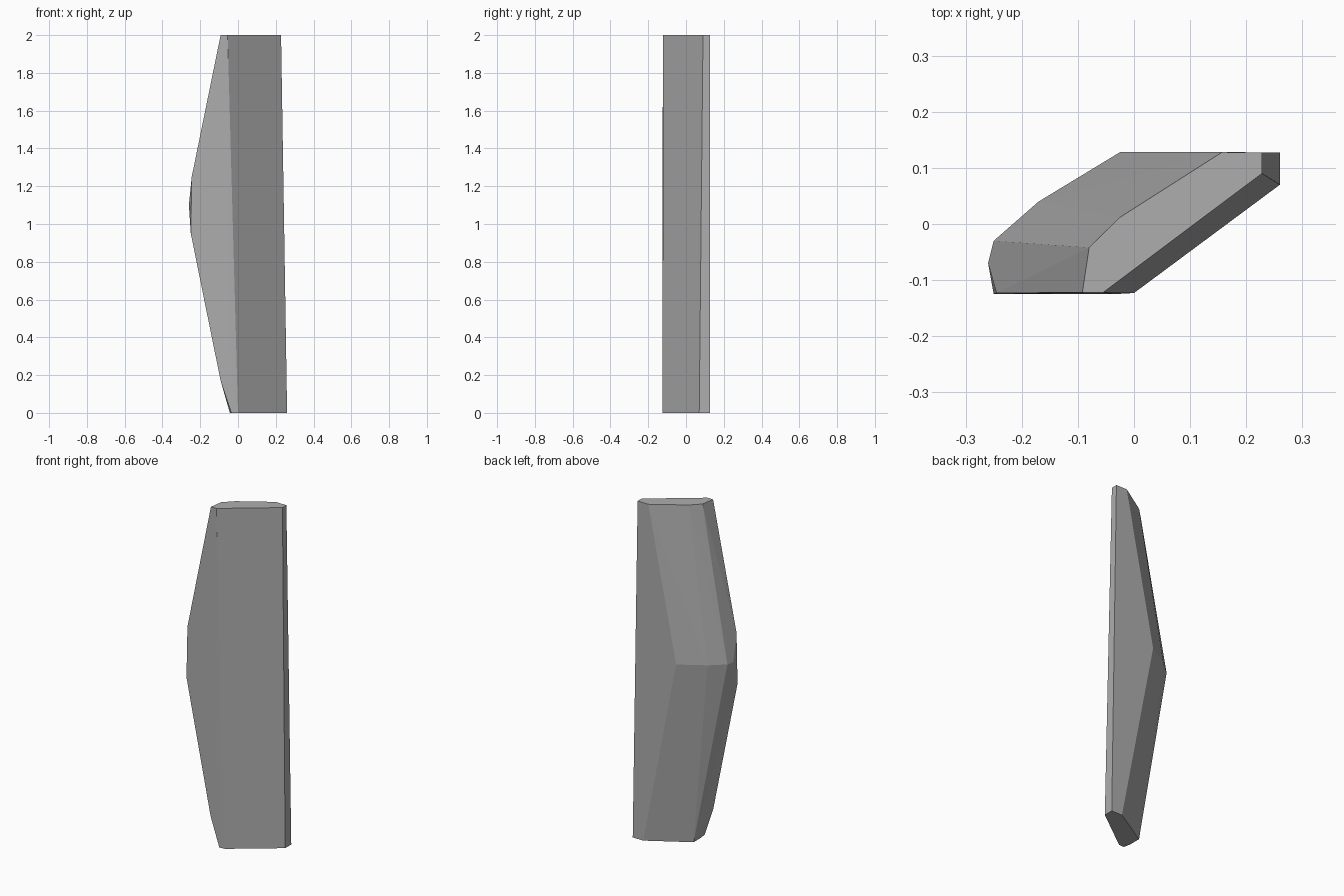
import bpy
import bmesh
from math import radians

# Remove the default object
default_cube = bpy.data.objects.get("Cube")
if default_cube:
    bpy.data.objects.remove(default_cube, do_unlink=True)


def make_material(name, colour):
    material = bpy.data.materials.new(name)
    material.use_nodes = True
    material.diffuse_color = colour
    shader = material.node_tree.nodes["Principled BSDF"]
    shader.inputs["Base Color"].default_value = colour
    return material


def build_faceted_solid(name, outlines, material):
    """Wrap a faceted convex skin around horizontal outlines keyed by height."""
    mesh = bpy.data.meshes.new(name)
    solid = bpy.data.objects.new(name, mesh)
    bpy.context.collection.objects.link(solid)

    bm = bmesh.new()
    for height, outline in outlines:
        for x, y in outline:
            bm.verts.new((x, y, height))
    hull = bmesh.ops.convex_hull(bm, input=bm.verts[:])
    leftover = {
        element
        for element in hull["geom_interior"] + hull["geom_unused"]
        if isinstance(element, bmesh.types.BMVert)
    }
    bmesh.ops.delete(bm, geom=list(leftover), context="VERTS")

    # Merge nearly coplanar triangles into clean facets
    bmesh.ops.dissolve_limit(
        bm, angle_limit=radians(1), verts=bm.verts[:], edges=bm.edges[:]
    )
    bmesh.ops.recalc_face_normals(bm, faces=bm.faces[:])
    for face in bm.faces:
        face.smooth = False
    bm.to_mesh(mesh)
    bm.free()

    mesh.materials.append(material)
    return solid


# Flat end outlines, running from the front edge round to the back
top_outline = [
    (-.092, -.122), (-.055, -.122), (.228, .09), (.228, .127),
    (.157, .128), (-.025, .012), (-.08, -.042),
]
bottom_outline = [
    (-.035, -.125), (0, -.123), (.26, .07), (.26, .127),
    (.19, .128), (-.043, -.01), (-.043, -.08),
]

# Bulging ridge across the middle of the back
ridge_outline = [(-.26, -.07), (-.25, -.03), (-.17, .04), (-.025, .128)]

# Corners of the front panel beside the bulge, and the clipped lower corner
upper_front_corner = [(-.245, -.123)]
lower_front_corner = [(-.25, -.125)]
clipped_corner = [(-.092, -.125)]

stone_grey = make_material("stone grey", (.42, .42, .42, 1))
build_faceted_solid(
    "stone_shard",
    [
        (2, top_outline),
        (1.25, upper_front_corner),
        (1.1, ridge_outline),
        (.95, lower_front_corner),
        (.17, clipped_corner),
        (0, bottom_outline),
    ],
    stone_grey,
)
